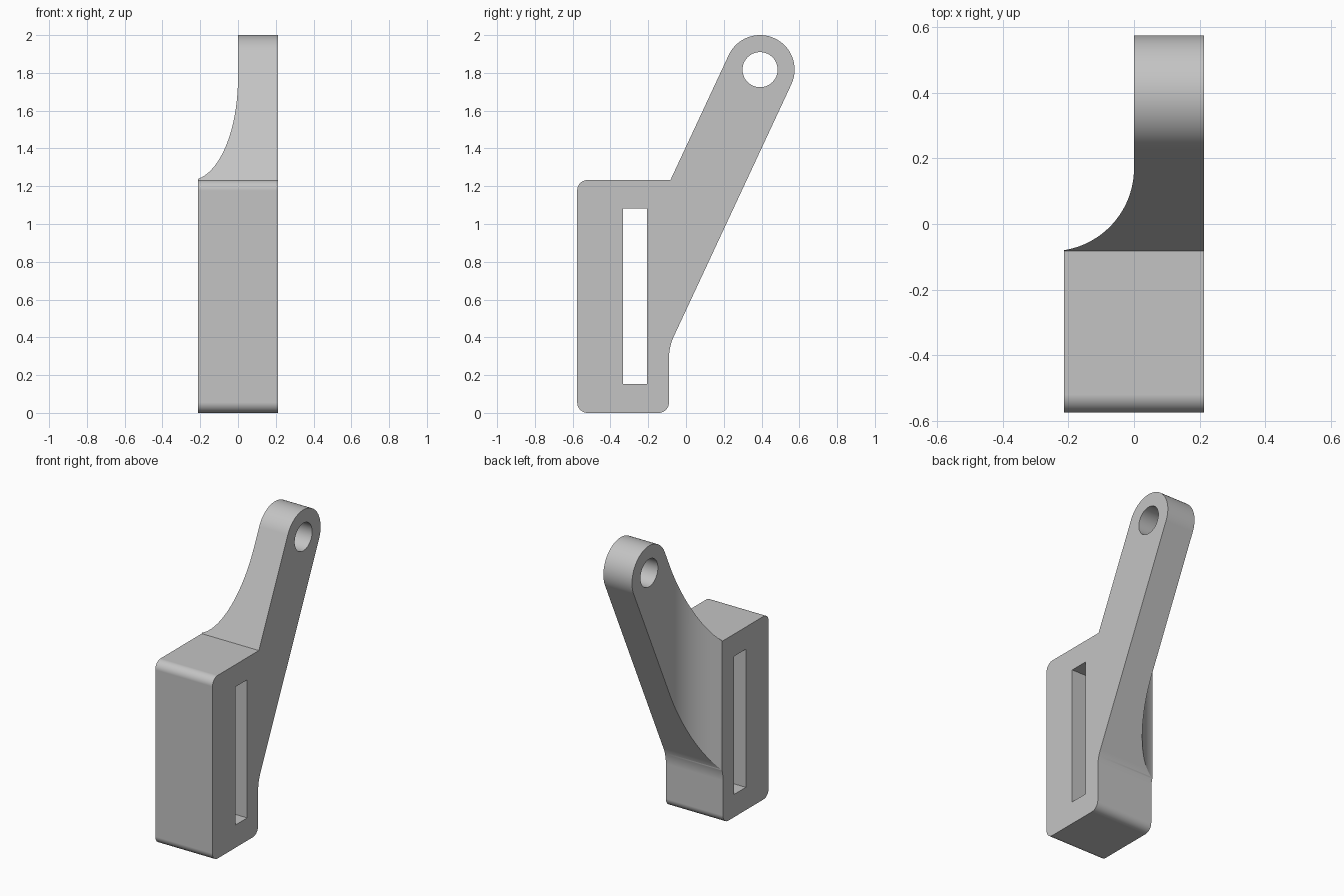
import bpy, bmesh
from math import radians, sin, cos, tan

cube = bpy.data.objects.get("Cube")
if cube:
    bpy.data.objects.remove(cube, do_unlink=True)

grey = bpy.data.materials.new("plain grey")
grey.use_nodes = True
grey.diffuse_color = (0.55, 0.55, 0.55, 1)
grey.node_tree.nodes["Principled BSDF"].inputs["Base Color"].default_value = (0.55, 0.55, 0.55, 1)


def arc(cu, cv, r, start, end, steps):
    angles = [radians(start + (end - start) * i / steps) for i in range(steps + 1)]
    return [(cu + r * cos(a), cv + r * sin(a)) for a in angles]


def prism(name, outline, axis, low, high):
    """Extrude a 2D outline along x (outline in y, z) or z (outline in x, y)."""
    bm = bmesh.new()
    place = lambda p, h: (h, p[0], p[1]) if axis == "x" else (p[0], p[1], h)
    face = bm.faces.new([bm.verts.new(place(p, low)) for p in outline])
    grown = bmesh.ops.extrude_face_region(bm, geom=[face])["geom"]
    shift = (high - low, 0, 0) if axis == "x" else (0, 0, high - low)
    bmesh.ops.translate(bm, vec=shift, verts=[g for g in grown if isinstance(g, bmesh.types.BMVert)])
    bmesh.ops.recalc_face_normals(bm, faces=bm.faces)
    mesh = bpy.data.meshes.new(name)
    bm.to_mesh(mesh)
    bm.free()
    mesh.materials.append(grey)
    ob = bpy.data.objects.new(name, mesh)
    bpy.context.collection.objects.link(ob)
    return ob


# Main dimensions
half = 0.213
front, back, top = -0.576, -0.09, 1.233
corner, bend = 0.055, 0.27
eye_y, eye_z, eye_r = 0.392, 1.817, 0.183
lean = 65
s, c, t = sin(radians(lean)), cos(radians(lean)), tan(radians(lean))

# Where the leaning arm meets the block
bend_z = eye_z - eye_r * c - (eye_y + eye_r * s - back) * t - bend * tan(radians((90 - lean) / 2))
notch_y = eye_y - eye_r * s - (eye_z + eye_r * c - top) / t

# Side outline of block, arm and rounded eye
outline = (
    arc(front + corner, corner, corner, 180, 270, 10)
    + arc(back - corner, corner, corner, 270, 360, 10)
    + arc(back + bend, bend_z, bend, 180, 90 + lean, 10)
    + arc(eye_y, eye_z, eye_r, lean - 90, lean + 90, 48)
    + [(notch_y, top)]
    + arc(front + corner, top - corner, corner, 90, 180, 10)
)
bracket = prism("bracket_body", outline, "x", -half, half)

# Slot, pivot hole and the curved scoop that thins the arm
slot = prism("slot_cutter", [(-0.333, 0.153), (-0.206, 0.153), (-0.206, 1.083), (-0.333, 1.083)], "x", -1, 1)
hole = prism("hole_cutter", arc(eye_y, eye_z, 0.093, 0, 352.5, 47), "x", -1, 1)
scoop_r = 0.253
scoop = prism("scoop_cutter",
              arc(-scoop_r, 0.17, scoop_r, 270, 360, 32) + [(0, 1), (-0.6, 1), (-0.6, 0.17 - scoop_r)],
              "z", -0.5, 2.5)

bpy.ops.object.select_all(action="DESELECT")
bpy.context.view_layer.objects.active = bracket
bracket.select_set(True)
for cutter in (slot, hole, scoop):
    cutter.hide_render = True
    mod = bracket.modifiers.new(cutter.name, "BOOLEAN")
    mod.operation, mod.solver, mod.object = "DIFFERENCE", "EXACT", cutter
    bpy.ops.object.modifier_apply(modifier=mod.name)
    bpy.data.objects.remove(cutter, do_unlink=True)

# Smooth curves, crisp edges, flat large faces
bpy.ops.object.shade_smooth_by_angle(angle=radians(20))
weighted = bracket.modifiers.new("weighted normals", "WEIGHTED_NORMAL")
weighted.keep_sharp = True
bpy.ops.object.modifier_apply(modifier=weighted.name)
